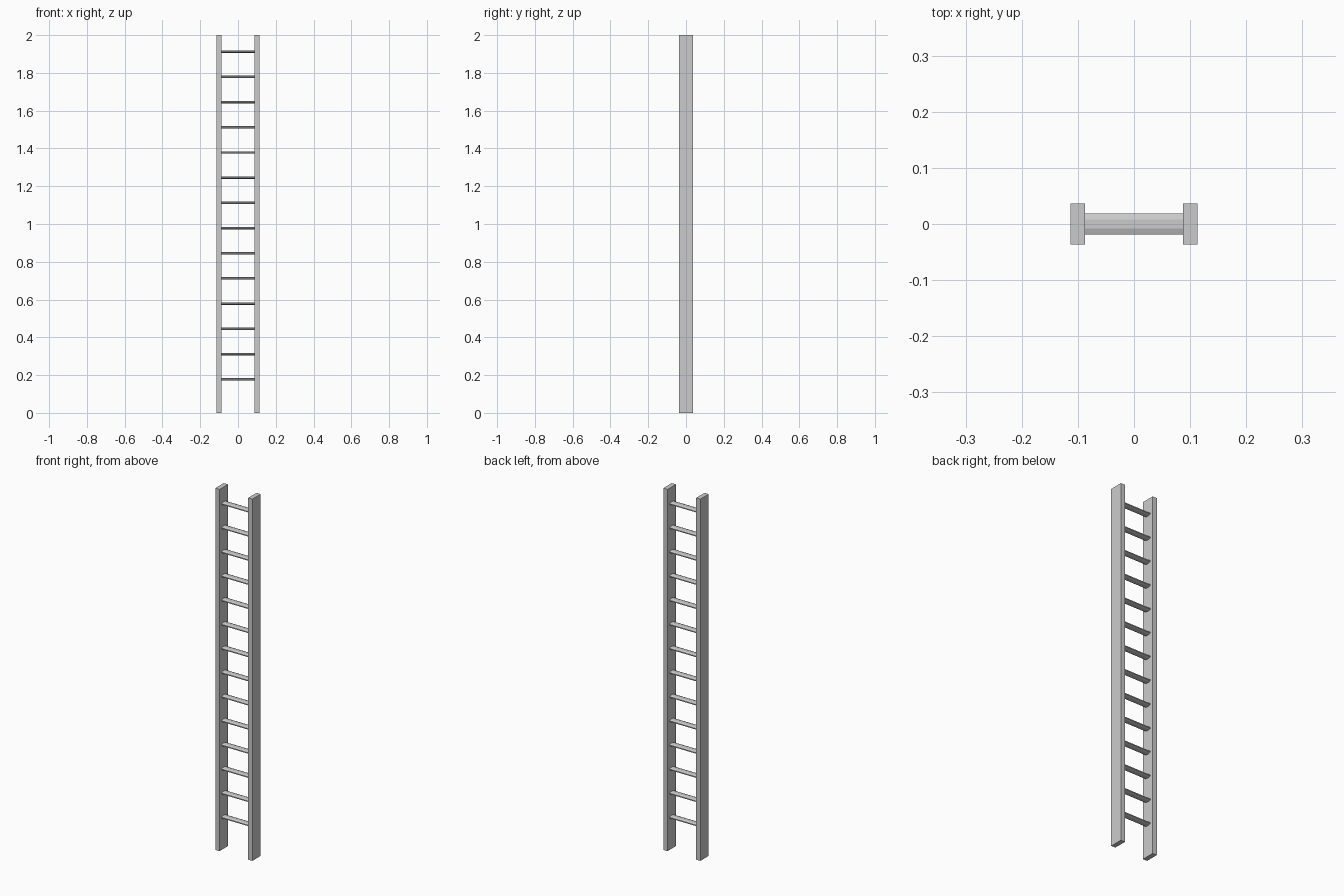
import bpy
import math

if "Cube" in bpy.data.objects:
    bpy.data.objects.remove(bpy.data.objects["Cube"])

RAIL_X, RAIL_W, RAIL_D, HEIGHT = 0.1005, 0.026, 0.073, 2.0
RUNG_COUNT, FIRST_Z, STEP = 14, 0.178, 0.1334
RUNG_W, RUNG_H = 0.038, 0.013


def mesh_object(name, verts, faces):
    mesh = bpy.data.meshes.new(name)
    mesh.from_pydata(verts, [], faces)
    obj = bpy.data.objects.new(name, mesh)
    bpy.context.collection.objects.link(obj)
    return obj


# Side rails
for name, side in (("left_rail", -1), ("right_rail", 1)):
    bpy.ops.mesh.primitive_cube_add(size=1, location=(side * RAIL_X, 0, HEIGHT / 2))
    rail = bpy.context.object
    rail.name = name
    rail.scale = (RAIL_W, RAIL_D, HEIGHT)

# Rungs: flattened eight-sided bars, seated just inside the rails
half = RAIL_X - RAIL_W / 2 + 0.001
n = 8
r = 0.5 / math.cos(math.pi / n)
ring = [(RUNG_W * r * math.cos((i + 0.5) * math.tau / n),
         RUNG_H * r * math.sin((i + 0.5) * math.tau / n)) for i in range(n)]
verts = [(x, y, z) for x in (-half, half) for y, z in ring]
faces = [(i, (i + 1) % n, n + (i + 1) % n, n + i) for i in range(n)]
faces = [f[::-1] for f in faces]
faces += [tuple(reversed(range(n))), tuple(range(n, 2 * n))]
for k in range(RUNG_COUNT):
    rung = mesh_object(f"rung_{k + 1}", verts, faces)
    rung.location.z = FIRST_Z + k * STEP
